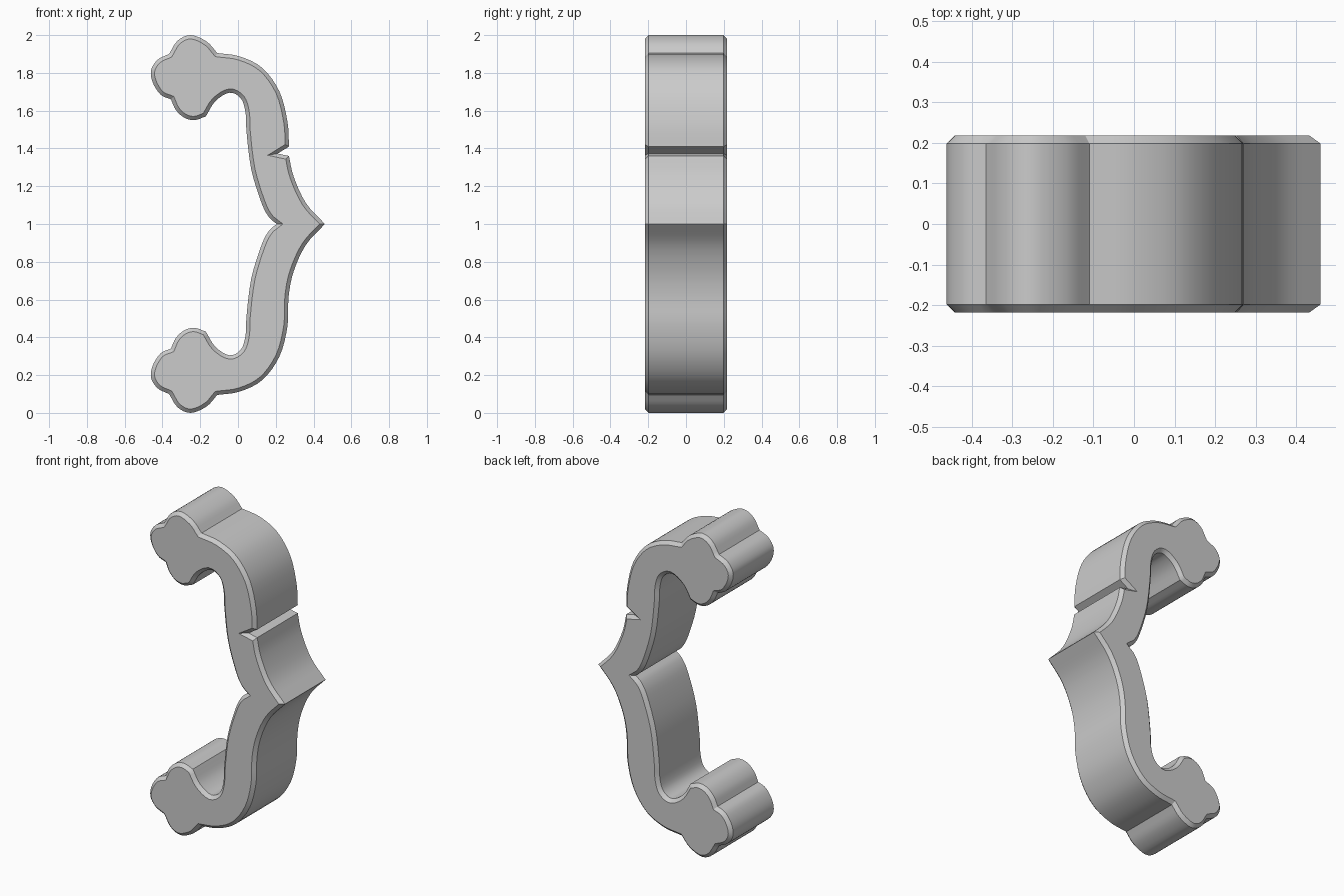
import bpy, bmesh, math
from mathutils import Vector

if "Cube" in bpy.data.objects:
    bpy.data.objects.remove(bpy.data.objects["Cube"], do_unlink=True)

HALF_DEPTH, CHAMFER, STEPS = 0.198, 0.02, 4

# Upper half of the outline as smooth strokes that meet at corners (x, z)
lower_flank = [(0.46, 1.0), (0.36, 1.11), (0.295, 1.25), (0.27, 1.36)]
notch_tip = (0.21, 1.373)
shoulder = [(0.27, 1.41), (0.262, 1.54), (0.22, 1.7), (0.13, 1.825),
            (0.01, 1.887), (-0.11, 1.905)]
top_lobe = [(-0.11, 1.905), (-0.165, 1.965), (-0.25, 2.0), (-0.32, 1.97), (-0.365, 1.9)]
side_lobe = [(-0.365, 1.9), (-0.425, 1.87), (-0.46, 1.815), (-0.452, 1.75),
             (-0.41, 1.685), (-0.355, 1.66)]
low_lobe = [(-0.355, 1.66), (-0.33, 1.605), (-0.285, 1.563), (-0.23, 1.55), (-0.17, 1.57)]
inner_edge = [(-0.17, 1.57), (-0.12, 1.65), (-0.045, 1.695), (0.015, 1.665), (0.04, 1.59),
              (0.045, 1.49), (0.07, 1.29), (0.125, 1.11), (0.165, 1.035), (0.205, 1.0)]


def smooth(points):
    """Catmull-Rom curve through the points, leaving out the last one."""
    p = [Vector(q) for q in points]
    p = [2 * p[0] - p[1]] + p + [2 * p[-1] - p[-2]]
    out = []
    for a, b, c, d in zip(p, p[1:], p[2:], p[3:]):
        for i in range(STEPS):
            t = i / STEPS
            out.append(0.5 * (2 * b + (c - a) * t + (2 * a - 5 * b + 4 * c - d) * t * t
                              + (3 * b - a - 3 * c + d) * t ** 3))
    return out


def outline(strokes):
    return [v for s in strokes for v in smooth(s)]


ends = [top_lobe, side_lobe, low_lobe, inner_edge]
upper = (smooth(lower_flank) + [Vector(lower_flank[-1]), Vector(notch_tip)]
         + outline([shoulder] + ends) + [Vector(inner_edge[-1])])
# The lower half mirrors the upper one, without the notch
plain = outline([lower_flank[:-1] + [(0.268, 1.385)] + shoulder[1:]] + ends)
lower = [Vector((v.x, 2 - v.y)) for v in reversed(plain[1:])]
profile = upper + lower

# Extruded body with chamfered front and back rims
bm = bmesh.new()
front = [bm.verts.new((v.x, -HALF_DEPTH, v.y)) for v in profile]
back = [bm.verts.new((v.x, HALF_DEPTH, v.y)) for v in profile]
caps = [bm.faces.new(front), bm.faces.new(back[::-1])]
n = len(profile)
for i in range(n):
    j = (i + 1) % n
    bm.faces.new((front[j], front[i], back[i], back[j]))
bmesh.ops.recalc_face_normals(bm, faces=bm.faces)
bm.normal_update()
for cap in caps:
    bmesh.ops.inset_region(bm, faces=[cap], thickness=CHAMFER, depth=0,
                           use_even_offset=True, use_boundary=True)
    for v in cap.verts:
        v.co.y += math.copysign(CHAMFER, v.co.y)
bmesh.ops.recalc_face_normals(bm, faces=bm.faces)

mesh = bpy.data.meshes.new("curly_bracket")
bm.to_mesh(mesh)
bm.free()
bracket = bpy.data.objects.new("curly_bracket", mesh)
bpy.context.collection.objects.link(bracket)

# Plain grey finish
grey = bpy.data.materials.new("light_grey")
grey.use_nodes = True
colour = (0.6, 0.6, 0.6, 1)
grey.diffuse_color = colour
grey.node_tree.nodes["Principled BSDF"].inputs["Base Color"].default_value = colour
mesh.materials.append(grey)

bpy.ops.object.select_all(action="DESELECT")
bracket.select_set(True)
bpy.context.view_layer.objects.active = bracket
bpy.ops.object.shade_smooth_by_angle(angle=math.radians(30))
